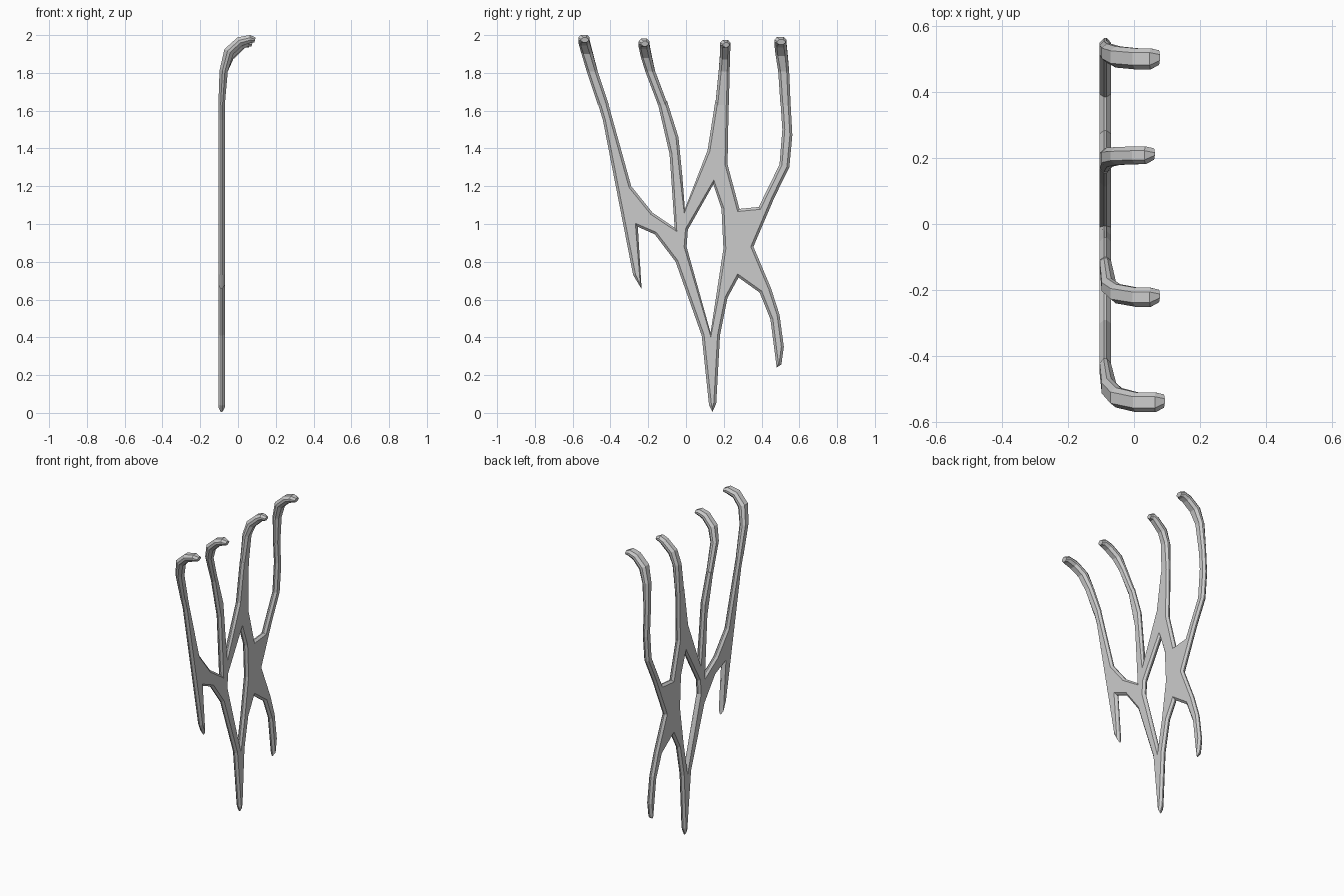
import bpy, bmesh
from mathutils import Vector
from mathutils.geometry import tessellate_polygon

if "Cube" in bpy.data.objects:
    bpy.data.objects.remove(bpy.data.objects["Cube"])

MID_X, HALF_T, BEVEL = -0.087, 0.017, 0.013


def finish(bm, name):
    bmesh.ops.recalc_face_normals(bm, faces=bm.faces)
    mesh = bpy.data.meshes.new(name)
    bm.to_mesh(mesh)
    bm.free()
    obj = bpy.data.objects.new(name, mesh)
    bpy.context.collection.objects.link(obj)
    return obj


def inset(loop, d):
    """Move a closed (y, z) loop to its left by d with limited mitres."""
    pts = [Vector(p) for p in loop]
    out = []
    for i, p in enumerate(pts):
        a = (p - pts[i - 1]).normalized()
        b = (pts[(i + 1) % len(pts)] - p).normalized()
        na, nb = Vector((-a.y, a.x)), Vector((-b.y, b.x))
        m = (na + nb).normalized()
        out.append(p + m * min(d / max(m.dot(na), 0.1), 1.8 * d))
    return out


def bevelled_panel(name, loops):
    bm = bmesh.new()
    layers = ((-HALF_T, BEVEL), (-0.004, 0), (0.004, 0), (HALF_T, BEVEL))
    caps = {0: [], 3: []}
    flat = []
    for loop in loops:
        rings = []
        for x, d in layers:
            ring = inset(loop, d)
            rings.append([bm.verts.new((MID_X + x, p.x, p.y)) for p in ring])
        flat.append([v.co.copy() for v in rings[0]])
        caps[0] += rings[0]
        caps[3] += rings[3]
        n = len(loop)
        for r, s in zip(rings, rings[1:]):
            for i in range(n):
                j = (i + 1) % n
                bm.faces.new((r[i], r[j], s[j], s[i]))
    flat = [[Vector((c.y, c.z, 0)) for c in f] for f in flat]
    for tri in tessellate_polygon(flat):
        for k in (0, 3):
            bm.faces.new([caps[k][i] for i in tri])
    return finish(bm, name)


def hook(name, path):
    """Sweep an eight-sided section; path rows are x, y, z, half width, half thickness."""
    bm = bmesh.new()
    rings = []
    for i, (x, y, z, w, t) in enumerate(path):
        a, b = path[max(i - 1, 0)], path[min(i + 1, len(path) - 1)]
        tan = Vector((b[0] - a[0], 0, b[2] - a[2])).normalized()
        nrm = Vector((tan.z, 0, -tan.x))
        c = w - BEVEL
        sec = ((w, .3 * t), (c, t), (-c, t), (-w, .3 * t),
               (-w, -.3 * t), (-c, -t), (c, -t), (w, -.3 * t))
        rings.append([bm.verts.new(Vector((x, y + u, z)) + nrm * v) for u, v in sec])
    for r, s in zip(rings, rings[1:]):
        for i in range(8):
            j = (i + 1) % 8
            bm.faces.new((r[i], r[j], s[j], s[i]))
    bm.faces.new(rings[0])
    bm.faces.new(rings[-1])
    return finish(bm, name)


# Flat branching body: outer outline and the central opening, in (y, z)
outline = [
    (.122, .04), (.14, .005), (.16, .05), (.18, .41), (.22, .61), (.278, .717),
    (.39, .637), (.447, .495), (.48, .24), (.505, .257), (.518, .35), (.495, .52),
    (.45, .66), (.357, .88), (.468, 1.14), (.547, 1.30), (.563, 1.47), (.553, 1.65),
    (.50, 1.65), (.51, 1.5), (.495, 1.315), (.385, 1.09), (.283, 1.08), (.22, 1.315),
    (.226, 1.65), (.155, 1.65), (.114, 1.39), (-.006, 1.08), (-.02, 1.26), (-.04, 1.46),
    (-.10, 1.65), (-.152, 1.65), (-.087, 1.37), (-.06, .98), (-.177, 1.06), (-.29, 1.2),
    (-.415, 1.65), (-.47, 1.65), (-.44, 1.55), (-.28, .73), (-.235, .655), (-.255, .985),
    (-.165, .945), (-.055, .80), (.083, .41)]
opening = [(.13, .425), (.003, .88), (.01, .97), (.145, 1.21), (.188, 1.08), (.198, .87), (.16, .62)]
bevelled_panel("branch_body", [outline, opening])

# Hooked arm ends: y and half width at the arm, at the bend and at the tip, tip x, height shift
arms = [
    (-.437, .029, -.497, .029, -.54, .03, .09, .008),
    (-.122, .026, -.190, .026, -.222, .029, .075, -.012),
    (.191, .036, .202, .029, .208, .027, .06, -.018),
    (.527, .027, .517, .029, .50, .032, .075, -.003)]
for n, (y0, w0, y1, w1, y2, w2, tip, dz) in enumerate(arms):
    hook(f"hooked_arm_{n + 1}", [
        (MID_X, y0, 1.63, w0, .017),
        (-.076, y1, 1.81, w1, .022),
        (-.048, (y1 + 2 * y2) / 3, 1.905 + dz, w2, .027),
        (.01, y2, 1.958 + dz, w2, .025),
        (tip - .025, y2, 1.972 + dz, w2, .021),
        (tip, y2 + .004, 1.966 + dz, w2 - .01, .014)])
